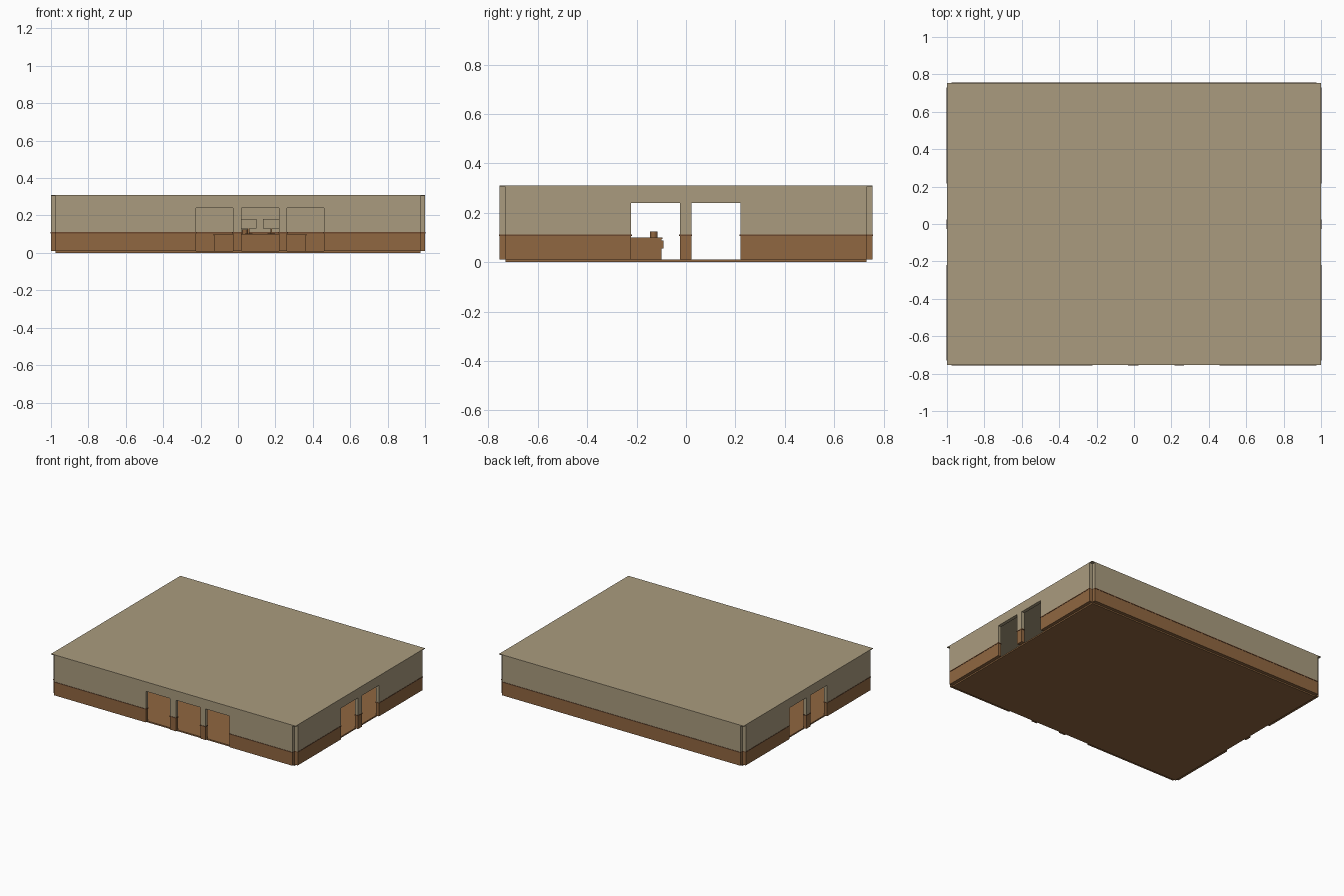
import bpy, bmesh
from mathutils import Matrix

if "Cube" in bpy.data.objects:
    bpy.data.objects.remove(bpy.data.objects["Cube"])


def material(name, rgb):
    m = bpy.data.materials.new(name)
    m.diffuse_color = (*rgb, 1)
    m.use_nodes = True
    m.node_tree.nodes["Principled BSDF"].inputs["Base Color"].default_value = m.diffuse_color
    return m


BEIGE = material("beige_plaster", (0.40, 0.33, 0.21))
BROWN = material("brown_wood", (0.28, 0.135, 0.052))
DARK = material("dark_trim", (0.15, 0.065, 0.028))


def finish(name, bm, mat):
    bmesh.ops.recalc_face_normals(bm, faces=bm.faces)
    me = bpy.data.meshes.new(name)
    bm.to_mesh(me)
    bm.free()
    me.materials.append(mat)
    ob = bpy.data.objects.new(name, me)
    bpy.context.collection.objects.link(ob)
    return ob


def box(name, x, y, z, mat):
    bm = bmesh.new()
    bmesh.ops.create_cube(bm, size=1)
    for v in bm.verts:
        v.co = [r[0] + (c + 0.5) * (r[1] - r[0]) for c, r in zip(v.co, (x, y, z))]
    return finish(name, bm, mat)


def cylinder(name, pos, r, h, mat):
    bm = bmesh.new()
    bmesh.ops.create_cone(bm, cap_ends=True, segments=12, radius1=r, radius2=r, depth=h,
                          matrix=Matrix.Translation((pos[0], pos[1], pos[2] + h / 2)))
    return finish(name, bm, mat)


X, Y, T = 1.0, 0.755, 0.025          # outer half sizes and wall thickness
FLOOR, RAIL, HEAD, TOP = 0.01, 0.105, 0.24, 0.305


def wall(name, half, offset, along_x, gaps):
    """Brown wainscot, trim rail and beige upper wall with door gaps."""
    inner = offset - T if offset > 0 else offset + T
    depth = sorted((offset, inner))

    def place(u, d):
        return (u, d) if along_x else (d, u)

    # solid pieces between the gaps
    edges = [-half] + [e for g in gaps for e in g] + [half]
    for i in range(0, len(edges), 2):
        u = (edges[i], edges[i + 1])
        box(f"{name}_wainscot", *place(u, depth), (FLOOR, RAIL), BROWN)
        wide = (u[0] - (0.003 if i else 0), u[1] + (0.003 if i + 2 < len(edges) else 0))
        box(f"{name}_rail", *place(wide, (depth[0] - 0.002, depth[1] + 0.002)),
            (RAIL, RAIL + 0.006), DARK)
    # upper wall outline, notched at each gap
    low = RAIL + 0.006
    pts = [(-half, TOP), (-half, low)]
    for a, b in gaps:
        pts += [(a, low), (a, HEAD), (b, HEAD), (b, low)]
    pts += [(half, low), (half, TOP)]
    bm = bmesh.new()
    face = bm.faces.new([bm.verts.new((*place(u, depth[0]), z)) for u, z in pts])
    new = bmesh.ops.extrude_face_region(bm, geom=[face])["geom"]
    bmesh.ops.translate(bm, vec=(*place(0, T), 0),
                        verts=[g for g in new if isinstance(g, bmesh.types.BMVert)])
    finish(f"{name}_upper", bm, BEIGE)


# shell
box("floor", (-X + T, X - T), (-Y + T, Y - T), (0, FLOOR), BROWN)
box("roof", (-X, X), (-Y, Y), (TOP, 0.31), BEIGE)
side_gaps = [(-0.222, -0.025), (0.022, 0.22)]
wall("front_wall", X - T, -Y, True, [(-0.225, -0.028), (0.02, 0.22), (0.263, 0.46)])
wall("back_wall", X - T, Y, True, [])
wall("right_wall", Y - T, X, False, side_gaps)
wall("left_wall", Y - T, -X, False, side_gaps)

# desk with two pedestals
box("desk_top", (-0.13, 0.365), (-0.30, -0.095), (0.094, 0.1), BROWN)
for x in ((-0.125, -0.06), (0.30, 0.36)):
    box("desk_pedestal", x, (-0.295, -0.1), (FLOOR, 0.094), BROWN)
    box("drawer_front", (x[0] + 0.006, x[1] - 0.006), (-0.1, -0.092), (0.055, 0.088), BROWN)
box("desk_panel", (-0.06, 0.30), (-0.295, -0.285), (FLOOR, 0.094), BROWN)

# monitors and cup on the desk
for x in (0.057, 0.178):
    box("monitor_screen", (x - 0.043, x + 0.043), (-0.26, -0.25), (0.13, 0.18), BEIGE)
    box("monitor_stem", (x - 0.005, x + 0.005), (-0.258, -0.25), (0.104, 0.13), BROWN)
    box("monitor_base", (x - 0.02, x + 0.02), (-0.27, -0.235), (0.1, 0.104), BROWN)
cylinder("cup", (0.036, -0.13, 0.1), 0.015, 0.025, BROWN)
